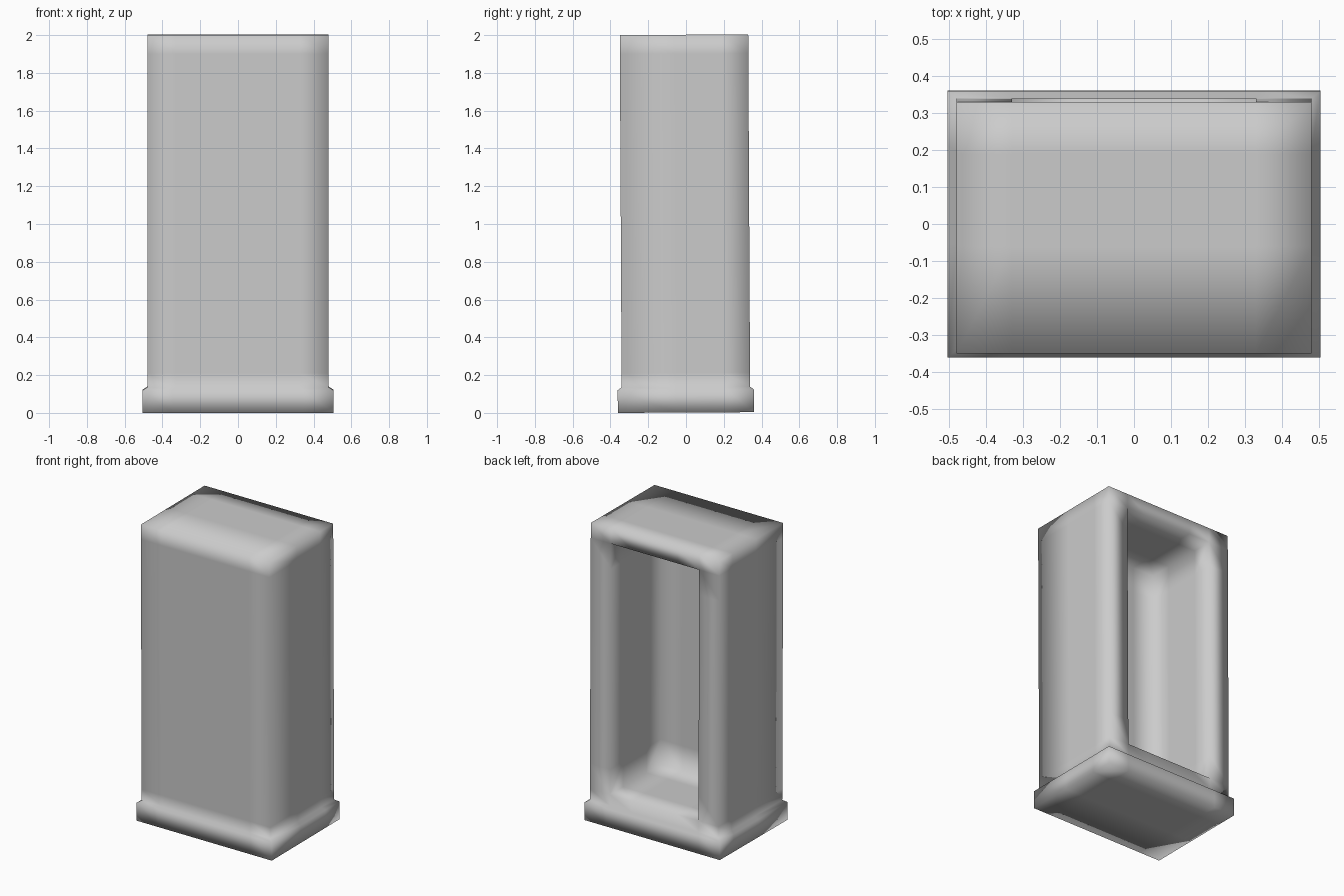
import bpy, bmesh, math
from mathutils import Matrix

if "Cube" in bpy.data.objects:
    bpy.data.objects.remove(bpy.data.objects["Cube"])

HX, HY, H = 0.48, 0.34, 2.0      # body half sizes and height
BX, BY = 0.505, 0.361            # flared foot half sizes


def cut_loops(bm, axis, positions):
    """Add edge loops across the whole mesh at the given positions on one axis."""
    for p in positions:
        co, no = [0, 0, 0], [0, 0, 0]
        co[axis], no[axis] = p, 1
        bmesh.ops.bisect_plane(bm, geom=bm.verts[:] + bm.edges[:] + bm.faces[:],
                               plane_co=co, plane_no=no, dist=1e-5)


bm = bmesh.new()

# Outer cabinet block with loops framing each side
bmesh.ops.create_cube(bm, size=1)
bmesh.ops.scale(bm, vec=(2 * HX, 2 * HY, H), verts=bm.verts)
bmesh.ops.translate(bm, vec=(0, 0, H / 2), verts=bm.verts)
cut_loops(bm, 0, (-0.33, 0.33))
cut_loops(bm, 2, (0.12, 0.135, 0.21, 1.9))

# Open recess in the back
back = [f for f in bm.faces if f.normal.y > 0.9
        and abs(f.calc_center_median().x) < 0.1
        and 0.3 < f.calc_center_median().z < 1.8]
ext = bmesh.ops.extrude_discrete_faces(bm, faces=back)["faces"]
bmesh.ops.translate(bm, vec=(0, -0.54, 0), verts=ext[0].verts[:])

# Support loops keep the flat areas flat under smooth shading
cut_loops(bm, 0, (-0.17, 0.17))
cut_loops(bm, 1, (-0.05, 0.2))
cut_loops(bm, 2, (0.38, 1.73))

# Flared foot
foot = [v for v in bm.verts if v.co.z < 0.125]
bmesh.ops.scale(bm, vec=(BX / HX, BY / HY, 1), verts=foot)

# Very slight forward lean
bmesh.ops.rotate(bm, cent=(0, 0, 0), matrix=Matrix.Rotation(math.radians(0.3), 3, 'X'),
                 verts=bm.verts)
low = min(v.co.z for v in bm.verts)
bmesh.ops.translate(bm, vec=(0, 0, -low), verts=bm.verts)
bmesh.ops.recalc_face_normals(bm, faces=bm.faces)
for f in bm.faces:
    f.smooth = True

mesh = bpy.data.meshes.new("cabinet_shell")
bm.to_mesh(mesh)
bm.free()
cabinet = bpy.data.objects.new("cabinet_shell", mesh)
bpy.context.collection.objects.link(cabinet)
